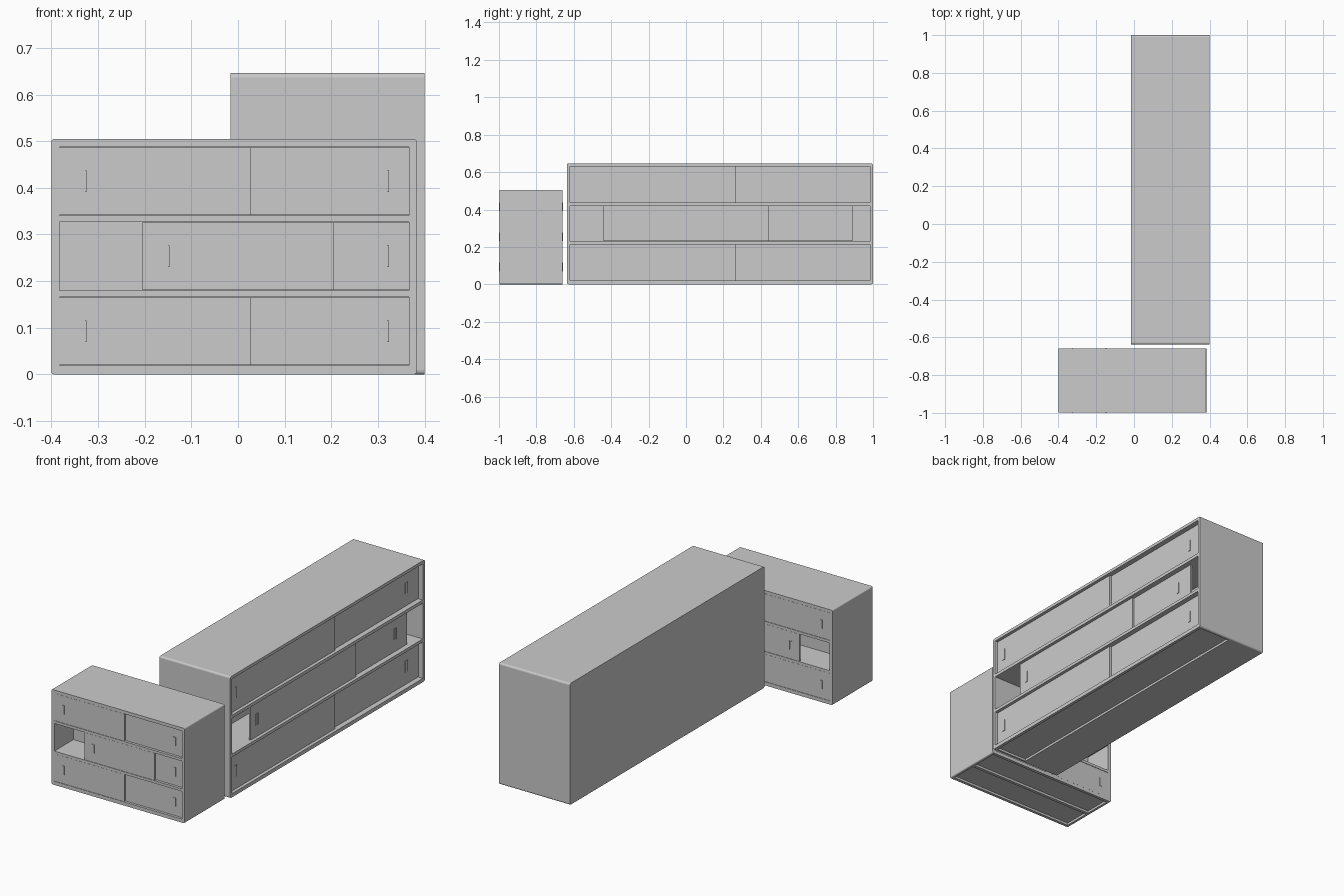
import bpy, bmesh
from mathutils import Vector

if "Cube" in bpy.data.objects:
    bpy.data.objects.remove(bpy.data.objects["Cube"])


def box(name, a, b, bevel_axis=None, r=0.006):
    """Box between two opposite corners, optionally rounding edges along one axis."""
    lo = [min(p, q) for p, q in zip(a, b)]
    hi = [max(p, q) for p, q in zip(a, b)]
    bm = bmesh.new()
    bmesh.ops.create_cube(bm, size=1)
    for v in bm.verts:
        v.co = Vector([(lo[i] + hi[i]) / 2 + v.co[i] * (hi[i] - lo[i]) for i in range(3)])
    if bevel_axis is not None:
        edges = [e for e in bm.edges
                 if abs(e.verts[0].co[bevel_axis] - e.verts[1].co[bevel_axis]) > 1e-5]
        bmesh.ops.bevel(bm, geom=edges, offset=r, segments=3, profile=0.5, affect='EDGES')
    me = bpy.data.meshes.new(name)
    bm.to_mesh(me)
    bm.free()
    ob = bpy.data.objects.new(name, me)
    bpy.context.scene.collection.objects.link(ob)
    return ob


def carve(body, a, b):
    cutter = box(body.name + "_cutter", a, b)
    cutter.hide_render = True
    cutter.hide_viewport = True
    cutter.display_type = 'WIRE'
    m = body.modifiers.new("opening", 'BOOLEAN')
    m.operation = 'DIFFERENCE'
    m.solver = 'EXACT'
    m.object = cutter


def fit_front(name, body, at, u0, u1, rows, depth, length, slides, recess, hoff, hsize):
    """Hollow one front into rows and hang two sliding doors with pulls in each.
    at(u, d, z): u runs along the front, d is the depth behind it."""
    t = 0.01
    # underside recess
    carve(body, at(u0, 0.016, -0.05), at(u1, depth, 0.012))
    for i, (z0, z1) in enumerate(rows):
        carve(body, at(u0, -0.05, z0), at(u1, depth, z1))
        left, right = slides[i]
        zc = (z0 + z1) / 2
        for side, start, d in (("left", left, recess), ("right", right - length, recess + t + 0.001)):
            # sliding door
            box(f"{name}_{side}_door_{i}", at(start, d, z0 + 0.001),
                at(start + length, d + t, z1 - 0.001))
            # pull: flat plate with a raised lip
            c = start + hoff[0] if side == "left" else start + length - hoff[1]
            w, h = hsize
            box(f"{name}_{side}_pull_plate_{i}", at(c - w / 2, d - 0.002, zc - h / 2),
                at(c + w / 2, d + 0.002, zc + h / 2))
            box(f"{name}_{side}_pull_lip_{i}", at(c + w / 4, d - 0.004, zc - h / 2),
                at(c + w / 2, d + 0.002, zc + h / 2))


# Low double-sided cabinet
low = box("low_cabinet_body", (-0.40, -0.997, 0), (0.383, -0.66, 0.505), 1, 0.006)
low_rows = [(0.019, 0.166), (0.180, 0.327), (0.341, 0.488)]
low_slides = [(-0.383, 0.367), (-0.205, 0.367), (-0.383, 0.367)]
for label, at in (("low_front", lambda u, d, z: (u, -0.997 + d, z)),
                  ("low_rear", lambda u, d, z: (u, -0.66 - d, z))):
    fit_front(label, low, at, -0.383, 0.367, low_rows, 0.160, 0.411, low_slides,
              0.001, (0.051, 0.051), (0.015, 0.046))

# Long single-sided cabinet
long_body = box("long_cabinet_body", (-0.016, -0.637, 0), (0.40, 1.0, 0.646), 0, 0.009)
fit_front("long", long_body, lambda u, d, z: (0.40 - d, u, z), -0.62, 0.983,
          [(0.020, 0.214), (0.230, 0.420), (0.437, 0.630)], 0.20, 0.886,
          [(-0.62, 0.983), (-0.442, 0.89), (-0.62, 0.983)],
          0.016, (0.05, 0.10), (0.019, 0.06))
